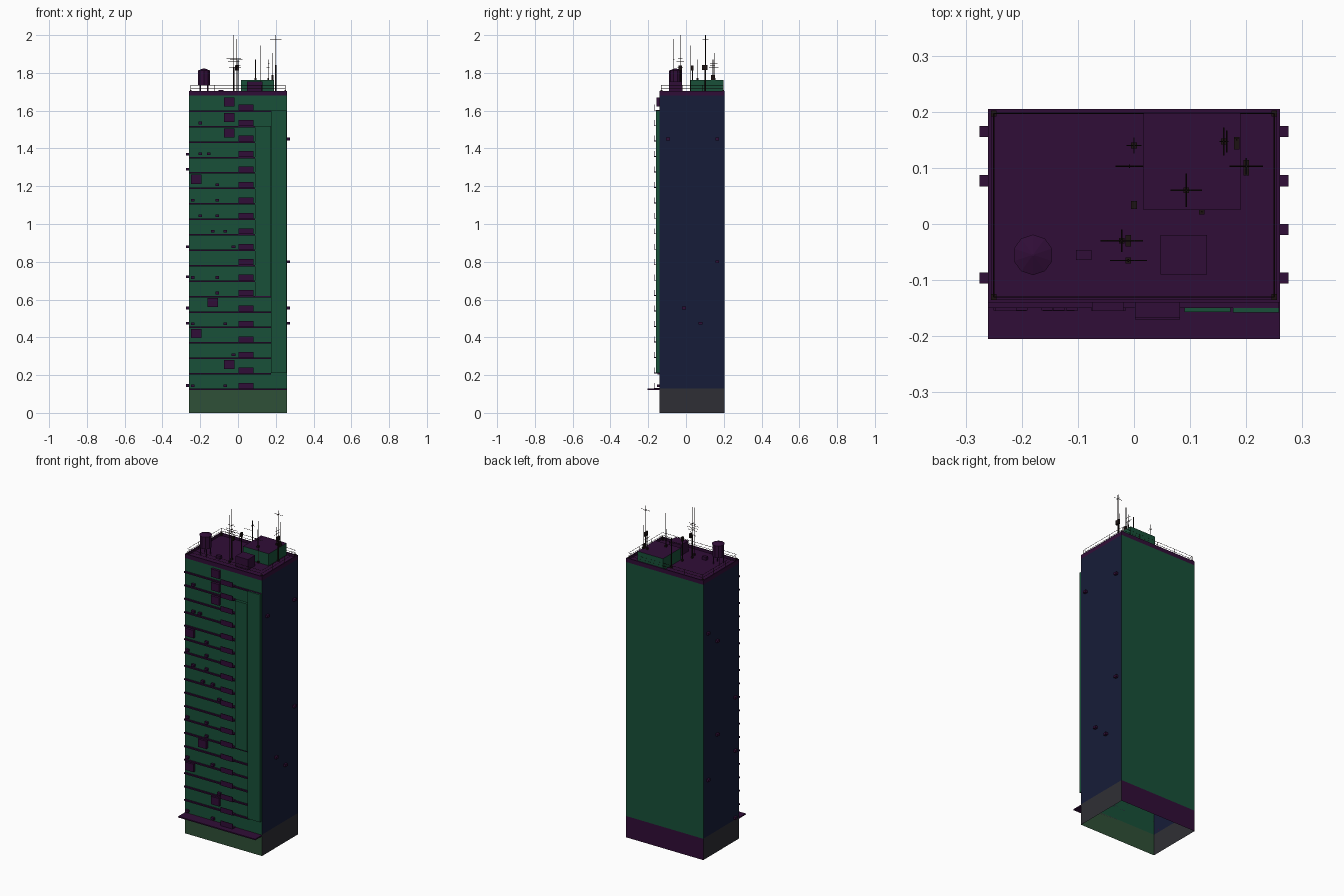
import bpy, bmesh, math
from mathutils import Vector

if "Cube" in bpy.data.objects:
    bpy.data.objects.remove(bpy.data.objects["Cube"])


def mat(name, rgb):
    m = bpy.data.materials.new(name)
    m.diffuse_color = (*rgb, 1)
    m.use_nodes = True
    m.node_tree.nodes["Principled BSDF"].inputs["Base Color"].default_value = m.diffuse_color
    return m


GREEN = mat("wall_green", (0.009, 0.08, 0.04))
NAVY = mat("wall_navy", (0.008, 0.012, 0.04))
PLUM = mat("trim_plum", (0.03, 0.004, 0.038))
STONE = mat("base_green", (0.028, 0.08, 0.038))
GREY = mat("base_grey", (0.028, 0.028, 0.035))
BLACK = mat("metal_black", (0.012, 0.006, 0.006))


class Part:
    """Collects primitives into one named object."""

    def __init__(self, name, *mats):
        self.name, self.mats, self.bm = name, mats, bmesh.new()

    def box(self, x0, x1, y0, y1, z0, z1):
        vs = bmesh.ops.create_cube(self.bm, size=1)["verts"]
        for v in vs:
            v.co = Vector(((x0 + x1) / 2 + v.co.x * (x1 - x0),
                           (y0 + y1) / 2 + v.co.y * (y1 - y0),
                           (z0 + z1) / 2 + v.co.z * (z1 - z0)))
        return vs

    def rod(self, a, b, r=0.0016, n=6, r2=None):
        a, b = Vector(a), Vector(b)
        vs = bmesh.ops.create_cone(self.bm, cap_ends=True, segments=n, radius1=r,
                                   radius2=r if r2 is None else r2, depth=(b - a).length)["verts"]
        q = Vector((0, 0, 1)).rotation_difference(b - a)
        for v in vs:
            v.co = q @ v.co + (a + b) / 2

    def done(self):
        me = bpy.data.meshes.new(self.name)
        self.bm.to_mesh(me)
        self.bm.free()
        for m in self.mats:
            me.materials.append(m)
        ob = bpy.data.objects.new(self.name, me)
        bpy.context.collection.objects.link(ob)
        return ob


W, F, B = 0.26, -0.14, 0.205     # half width, front and back wall
BASE, ROOF, TOP = 0.13, 1.69, 1.705
floors = [0.125 + 0.0818 * i for i in range(19)]

# Hollow shell: walls of base and tower, open underneath
for name, z0, z1, mats in (("base_walls", 0, BASE, (STONE, GREY, PLUM)),
                           ("tower_walls", BASE, 1.68, (GREEN, NAVY, GREEN))):
    p = Part(name, *mats)
    p.box(-W, W, F, B, z0, z1)
    bmesh.ops.delete(p.bm, geom=[f for f in p.bm.faces if abs(f.normal.z) > 0.5], context="FACES")
    for f in p.bm.faces:
        f.normal_update()
        f.material_index = 1 if abs(f.normal.x) > 0.5 else (2 if f.normal.y > 0.5 else 0)
    p.done()

# Roof deck and parapet
p = Part("roof_deck", PLUM)
p.box(-W, W, F, B, 1.68, ROOF)
p.done()
p = Part("parapet", PLUM)
for x in (-W, W - 0.006):
    p.box(x, x + 0.006, F, B, 1.68, TOP)
for y in (F, B - 0.006):
    p.box(-W, W, y, y + 0.006, 1.68, TOP)
p.done()

# Roof railing
p = Part("roof_railing", BLACK)
rx, ry0, ry1 = 0.25, -0.13, 0.197
for z in (1.718, 1.735):
    for y in (ry0, ry1):
        p.rod((-rx, y, z), (rx, y, z), 0.0012, 4)
    for x in (-rx, rx):
        p.rod((x, ry0, z), (x, ry1, z), 0.0012, 4)
posts = [(-rx + 0.125 * i, y) for i in range(5) for y in (ry0, ry1)]
posts += [(x, ry0 + (ry1 - ry0) * k / 3) for x in (-rx, rx) for k in (1, 2)]
for x, y in posts:
    p.rod((x, y, ROOF), (x, y, 1.735), 0.0012, 4)
for x in (-rx, rx):
    for y in (ry0, ry1):
        p.box(x - 0.005, x + 0.005, y - 0.005, y + 0.005, ROOF, 1.71)
p.done()

# Entrance canopy
p = Part("canopy", PLUM)
p.box(-W, W, -0.205, F, 0.121, 0.128)
p.done()

# Raised vertical facade panels
p = Part("facade_panels", GREEN)
p.box(0.09, 0.172, -0.157, F, 0.62, 1.52)
p.box(0.176, 0.258, -0.158, F, 0.212, 1.6)
p.done()

# Floor ledges
p = Part("floor_ledges", PLUM)
for i, z in enumerate(floors[1:], 1):
    end = 0.258 if i == 18 else (0.09 if 0.63 < z < 1.5 else 0.176)
    p.box(-W, end, -0.15, F, z - 0.004, z + 0.004)
p.done()

# Balconies: slab and front panel on every floor
p = Part("balconies", PLUM)
for z in floors:
    p.box(0.002, 0.082, -0.17, F, z + 0.003, z + 0.007)
    p.box(0.002, 0.082, -0.17, -0.167, z + 0.003, z + 0.034)
p.done()

# Square window boxes on the front
p = Part("window_boxes", PLUM)
for x, z in ((-0.047, 1.645), (-0.047, 1.563), (-0.047, 1.482), (-0.22, 1.237),
             (-0.134, 0.584), (-0.22, 0.42), (-0.047, 0.257)):
    p.box(x - 0.028, x + 0.028, -0.155, F, z - 0.024, z + 0.024)
p.done()

# Small cooling units on the front, by floor number
p = Part("front_cooling_units", PLUM)
for i, xs in ((0, (-0.24, -0.067)), (2, (-0.024,)), (4, (-0.24, -0.067)), (6, (-0.11,)),
              (7, (-0.24, -0.11)), (9, (-0.024,)), (10, (-0.134, -0.067)), (11, (-0.2, -0.11)),
              (12, (-0.24, -0.11)), (13, (-0.11,)), (15, (-0.2, -0.155)), (17, (-0.2,))):
    for x in xs:
        p.box(x - 0.01, x + 0.01, -0.154, F, floors[i] + 0.012, floors[i] + 0.026)
p.done()

# Small cooling units on the two sides
p = Part("side_cooling_units", PLUM)
for s, y, z in ((1, -0.096, 1.45), (1, 0.165, 1.45), (1, 0.165, 0.8), (1, -0.01, 0.555),
                (1, 0.077, 0.475), (-1, 0.165, 1.37), (-1, 0.077, 1.29), (-1, -0.096, 0.88),
                (-1, 0.077, 0.72), (-1, -0.096, 0.555), (-1, 0.165, 0.475), (-1, -0.096, 0.145)):
    x = sorted((s * W, s * 0.275))
    p.box(*x, y - 0.01, y + 0.01, z - 0.007, z + 0.007)
p.done()

# Stair penthouse, rooftop machine and hatch
p = Part("penthouse", GREEN, PLUM)
p.box(0.017, 0.19, 0.025, 0.198, ROOF, 1.762)
for f in p.bm.faces:
    f.normal_update()
    f.material_index = 1 if f.normal.z > 0.5 else 0
p.done()
p = Part("roof_machine", PLUM)
p.box(0.047, 0.13, -0.09, -0.02, ROOF, 1.755)
p.box(-0.103, -0.076, -0.064, -0.046, ROOF, 1.71)
p.done()

# Water tank on legs
p = Part("water_tank", PLUM)
cx, cy = -0.18, -0.055
p.rod((cx, cy, 1.737), (cx, cy, 1.812), 0.034, 10)
p.rod((cx, cy, 1.812), (cx, cy, 1.824), 0.036, 10, 0.002)
for sx in (-0.02, 0.02):
    for sy in (-0.02, 0.02):
        p.rod((cx + sx, cy + sy, ROOF), (cx + sx, cy + sy, 1.737), 0.003, 4)
p.done()

# Antenna masts: x, y, foot, top, radius
p = Part("antenna_masts", BLACK)
for x, y, z0, z1, r in ((-0.022, -0.03, ROOF, 2.0, 0.002), (0.2, 0.103, ROOF, 2.0, 0.002),
                        (-0.01, -0.065, ROOF, 1.98, 0.0016), (0.0, 0.034, ROOF, 1.83, 0.0025),
                        (0.093, 0.06, 1.762, 1.87, 0.002), (0.121, 0.022, ROOF, 1.945, 0.0016),
                        (0.183, 0.15, 1.762, 1.905, 0.0016), (0.16, 0.147, 1.762, 1.87, 0.0016),
                        (0.0, 0.14, ROOF, 1.87, 0.0016)):
    p.rod((x, y, z0), (x, y, z1), r)
    p.box(x - 0.005, x + 0.005, y - 0.005, y + 0.005, z0, z0 + 0.01)
# Thicker lower tubes
for x, y, z in ((-0.022, -0.03, 1.83), (0.2, 0.103, 1.82)):
    p.rod((x, y, ROOF), (x, y, z), 0.004)
p.done()

# Cross arms: centre, half lengths along x and y
p = Part("antenna_arms", BLACK)
for x, y, z, hx, hy in ((-0.022, -0.03, 1.9, 0.025, 0.018), (-0.022, -0.03, 1.875, 0.038, 0.012),
                        (-0.022, -0.03, 1.86, 0.03, 0.02), (-0.022, -0.03, 1.83, 0.025, 0.015),
                        (0.2, 0.103, 1.975, 0.03, 0.015), (0.093, 0.06, 1.81, 0.028, 0.03),
                        (-0.01, -0.065, 1.87, 0.033, 0.003), (-0.008, 0.103, 1.83, 0.025, 0.003),
                        (0.16, 0.147, 1.83, 0.008, 0.025), (0.165, 0.147, 1.85, 0.003, 0.02),
                        (0.0, 0.14, 1.84, 0.013, 0.014)):
    p.rod((x - hx, y, z), (x + hx, y, z), 0.0012, 4)
    p.rod((x, y - hy, z), (x, y + hy, z), 0.0012, 4)
p.done()

# Transmitter boxes on the masts
p = Part("transmitter_boxes", BLACK)
for x, y, z, h in ((0.2, 0.1, 1.828, 0.014), (0.183, 0.143, 1.775, 0.01),
                   (-0.01, -0.03, 1.825, 0.01), (0.0, 0.034, 1.825, 0.007)):
    p.box(x - 0.005, x + 0.005, y - h, y + h, z - 0.013, z + 0.013)
p.done()
